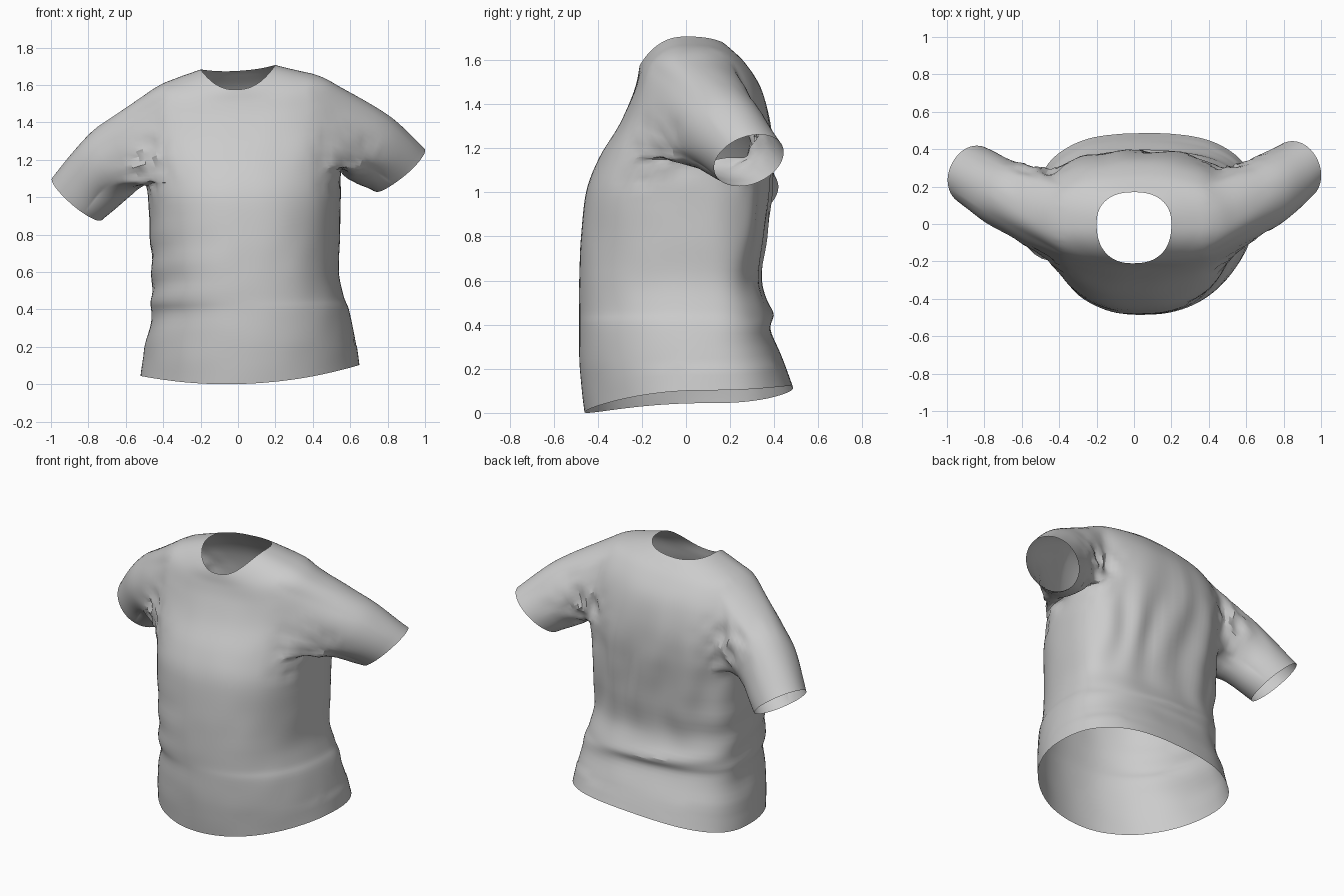
import bpy, bmesh, math
from mathutils import Vector, noise

cube = bpy.data.objects.get("Cube")
if cube:
    bpy.data.objects.remove(cube, do_unlink=True)

cloth = bpy.data.materials.new("light_grey_cloth")
cloth.use_nodes = True
GREY = (0.6, 0.6, 0.6, 1)
cloth.diffuse_color = GREY
cloth.node_tree.nodes["Principled BSDF"].inputs["Base Color"].default_value = GREY

COLUMNS = 96
STEPS = 5


def spline(rows, steps):
    """Catmull-Rom through rows of numbers, so a few rings give a smooth loft."""
    out = []
    last = len(rows) - 1
    for i in range(last):
        a, b, c, d = rows[max(i - 1, 0)], rows[i], rows[i + 1], rows[min(i + 2, last)]
        for k in range(steps):
            t = k / steps
            out.append([q + t * ((r - p) + t * ((2 * p - 5 * q + 4 * r - s)
                        + t * (3 * (q - r) + s - p))) / 2
                        for p, q, r, s in zip(a, b, c, d)])
    return out + [list(rows[-1])]


def near(value, centre, width):
    return math.exp(-((value - centre) / width) ** 2)


def power(v, e):
    return math.copysign(abs(v) ** e, v)


def ramp(value, start, end):
    return min(max((value - start) / (end - start), 0), 1)


# Torso: z front, z back, z sides, x right, x left, y front, y back
TORSO = [
    (0.00, 0.11, 0.07, -0.52, 0.65, -0.46, 0.485),
    (0.20, 0.24, 0.20, -0.50, 0.63, -0.48, 0.44),
    (0.38, 0.38, 0.38, -0.46, 0.595, -0.485, 0.38),
    (0.46, 0.46, 0.46, -0.465, 0.565, -0.485, 0.38),
    (0.60, 0.60, 0.60, -0.46, 0.54, -0.485, 0.34),
    (0.80, 0.80, 0.80, -0.47, 0.545, -0.475, 0.36),
    (1.00, 1.00, 1.00, -0.48, 0.55, -0.455, 0.38),
    (1.15, 1.16, 1.14, -0.50, 0.555, -0.395, 0.39),
    (1.30, 1.32, 1.32, -0.53, 0.56, -0.305, 0.38),
    (1.42, 1.47, 1.48, -0.54, 0.56, -0.25, 0.34),
    (1.50, 1.58, 1.60, -0.47, 0.49, -0.225, 0.27),
    (1.55, 1.65, 1.655, -0.33, 0.33, -0.215, 0.20),
    (1.575, 1.675, 1.695, -0.20, 0.20, -0.21, 0.17),
]


def torso_ring(row):
    zf, zb, zs, xr, xl, yf, yb = row
    # Widest behind the middle, rounded in front and squarer across the back
    ym = 0.085 * (1 - ramp(zs, 0.8, 1.7))
    front = 1 - 0.15 * ramp(zs, 0, 0.6)
    back = 0.76 + 0.1 * ramp(zs, 1.2, 1.5)
    ring = []
    for j in range(COLUMNS):
        a = math.tau * j / COLUMNS
        c, s = math.cos(a), math.sin(a)
        bend = back if s > 0 else front
        x = (xl + xr) / 2 + (xl - xr) / 2 * power(c, bend)
        y = ym + ((yb - ym) if s > 0 else (ym - yf)) * power(s, bend)
        z = zs * c * c + (zb if s > 0 else zf) * s * s
        z += x * (0.05 if z < 0.2 else 0.02 + 0.04 * ramp(z, 1, 1.5))
        p = Vector((x, y, z))
        # Hanging folds down the back and a slanted roll above the waist
        push = 0.012 * max(s, 0) * near(z, 0.95, 0.35) * math.sin(
            x * 24 + 2 * z + 3 * noise.noise(p * 2))
        push += 0.015 * max(s, 0) * near(z, 0.45 - 0.12 * x, 0.04)
        # Short pulls on the right flank
        push += 0.006 * max(-c, 0) * near(z, 0.55, 0.3) * math.sin(z * 34 + 5 * y)
        ring.append(p + Vector((c, s, 0)) * push)
    return ring


# Sleeves: first armhole row, middle column, then (centre, size, arm direction) rings
SLEEVES = [
    (7 * STEPS, 0, (1, 0.2, -0.3),
     [((0.69, 0.165, 1.27), 0.205, (1, 0.5, -0.6)),
      ((0.865, 0.285, 1.145), 0.175, (1, 0.4, -1.2))]),
    (7 * STEPS - 2, COLUMNS // 2, (-1, 0.2, -0.3),
     [((-0.67, 0.15, 1.185), 0.20, (-1, 0.5, -0.65)),
      ((-0.86, 0.26, 0.99), 0.175, (-1, 0.4, -1.2))]),
]
HALF_WIDTH = 11
ARMHOLE_TOP = 10 * STEPS - 1


def in_armhole(i, j):
    for low, middle, _, _ in SLEEVES:
        offset = (j - middle + HALF_WIDTH) % COLUMNS
        if low <= i < ARMHOLE_TOP and offset < 2 * HALF_WIDTH:
            return True
    return False


def frame(direction):
    axis = Vector(direction).normalized()
    across = Vector((0, 0, 1)).cross(axis).normalized()
    return across, axis.cross(across)


def add_sleeve(bm, grid, low, middle, direction, rings):
    """Grow a sleeve out of the armhole edge, so it joins the body without a seam."""
    left, right = middle - HALF_WIDTH, middle + HALF_WIDTH
    cells = [(low, j) for j in range(left, right)]
    cells += [(i, right) for i in range(low, ARMHOLE_TOP)]
    cells += [(ARMHOLE_TOP, j) for j in range(right, left, -1)]
    cells += [(i, left) for i in range(ARMHOLE_TOP, low, -1)]
    edge = [grid[i][j % COLUMNS] for i, j in cells]
    centre = sum((v.co for v in edge), Vector()) / len(edge)
    across, up = frame(direction)
    strips = []
    for v in edge:
        d = v.co - centre
        a = math.atan2(d.dot(up), d.dot(across))
        points = [v.co]
        for middle_point, size, along in rings:
            side, top = frame(along)
            points.append(Vector(middle_point)
                          + size * (0.93 * side * math.cos(a) + top * math.sin(a)))
        strips.append([v] + [bm.verts.new(p) for p in spline(points, 9)[1:]])
    for k, strip in enumerate(strips):
        other = strips[(k + 1) % len(strips)]
        for i in range(len(strip) - 1):
            bm.faces.new((strip[i], other[i], other[i + 1], strip[i + 1]))


# Creased spots around the armpits and shoulder blades
CREASES = [Vector(p) for p in ((0.57, -0.12, 1.2), (-0.47, -0.15, 1.18),
                               (0.53, 0.28, 1.25), (-0.5, 0.26, 1.25))]


def crumple(p):
    weight = max(near((p - c).length, 0, 0.15) for c in CREASES)
    ridge = 1 - 3 * abs(noise.noise(p * 10))
    return 0.02 * weight * ridge + 0.003 * noise.noise(p * 6)


# Body shell with two armholes left open
bm = bmesh.new()
grid = [[bm.verts.new(p) for p in torso_ring(r)] for r in spline(TORSO, STEPS)]
for i in range(len(grid) - 1):
    for j in range(COLUMNS):
        if not in_armhole(i, j):
            k = (j + 1) % COLUMNS
            bm.faces.new((grid[i][j], grid[i][k], grid[i + 1][k], grid[i + 1][j]))
for low, middle, direction, rings in SLEEVES:
    add_sleeve(bm, grid, low, middle, direction, rings)
loose = [v for v in bm.verts if not v.link_faces]
bmesh.ops.delete(bm, geom=loose, context='VERTS')
bmesh.ops.recalc_face_normals(bm, faces=bm.faces)

# Soften the shoulder join, then crease the cloth
joint = [v for v in bm.verts
         if 0.4 < abs(v.co.x) < 0.72 and v.co.z > 1.02 and not v.is_boundary]
for _ in range(8):
    bmesh.ops.smooth_vert(bm, verts=joint, factor=0.5,
                          use_axis_x=True, use_axis_y=True, use_axis_z=True)
bm.normal_update()
moves = [(v, v.normal * crumple(v.co)) for v in bm.verts]
for v, move in moves:
    v.co += move

mesh = bpy.data.meshes.new("shirt")
bm.to_mesh(mesh)
bm.free()
mesh.materials.append(cloth)
shirt = bpy.data.objects.new("shirt", mesh)
bpy.context.collection.objects.link(shirt)
bpy.ops.object.select_all(action='DESELECT')
shirt.select_set(True)
bpy.context.view_layer.objects.active = shirt
bpy.ops.object.shade_smooth_by_angle(angle=math.radians(25))
